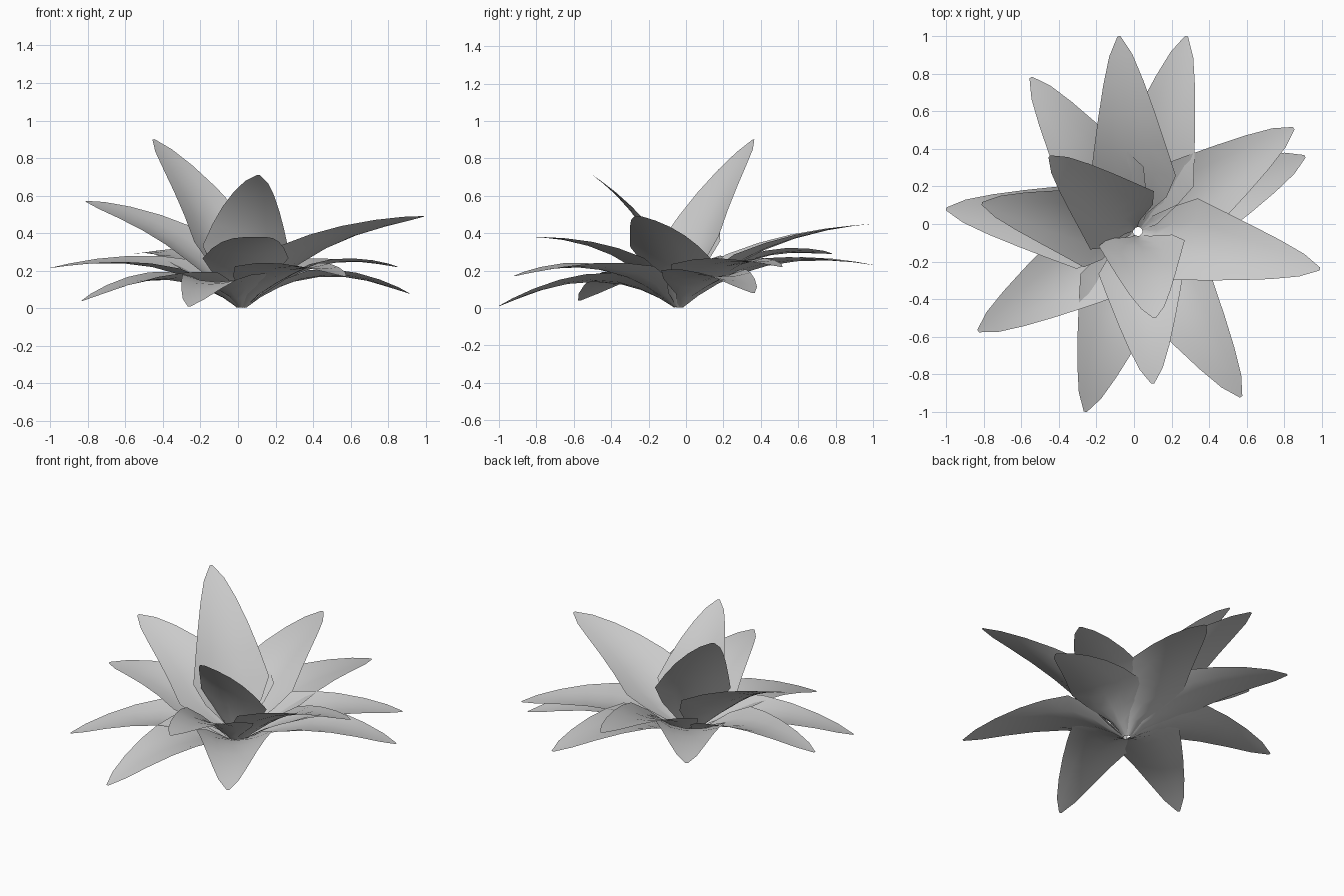
import bpy
import math
from mathutils import Vector, Matrix

cube = bpy.data.objects.get("Cube")
if cube:
    bpy.data.objects.remove(cube, do_unlink=True)

# One flat colour for every leaf
grey = bpy.data.materials.new("leaf_grey")
grey.use_nodes = True
COLOUR = (0.6, 0.6, 0.6, 1.0)
grey.diffuse_color = COLOUR
grey.node_tree.nodes["Principled BSDF"].inputs["Base Color"].default_value = COLOUR

CENTRE = Vector((0.02, -0.04, 0))
# Half-width of the blade along its length (position, half-width)
PROFILE = [(0, 0.015), (0.1, 0.055), (0.22, 0.17), (0.34, 0.23), (0.5, 0.192),
           (0.65, 0.153), (0.8, 0.108), (0.92, 0.062), (1, 0.008)]
ACROSS = (-1, -0.5, 0, 0.5, 1)
CUP = 0.42


def bezier(a, b, c, t):
    return a * (1 - t) ** 2 + b * 2 * t * (1 - t) + c * t * t


def slope(a, b, c, t):
    return ((b - a) * (1 - t) + (c - b) * t).normalized()


def make_leaf(name, x, y, z, roll):
    """Arched blade from the rosette centre to its tip, cupped low and flat at the tip."""
    tip = Vector((x, y, z))
    flat = Vector((x, y, 0)) - CENTRE
    reach = flat.length
    out = flat.normalized()
    level = Vector((-out.y, out.x, 0))
    start = CENTRE + out * 0.025 + Vector((0, 0, 0.003))
    bend = CENTRE + out * (0.42 * reach - 0.1 * z)
    bend.z = 0.27 + 0.28 * z

    verts, faces = [], []
    for t, half in PROFILE:
        mid = bezier(start, bend, tip, t)
        along = slope(start, bend, tip, t)
        side = Matrix.Rotation(math.radians(roll), 3, along) @ level
        lift = along.cross(side) * (CUP * (1 - t) * half)
        for u in ACROSS:
            verts.append(mid + side * (u * half) + lift * (u * u))
    n = len(ACROSS)
    for row in range(len(PROFILE) - 1):
        for col in range(n - 1):
            a = row * n + col
            faces.append((a, a + n, a + n + 1, a + 1))

    mesh = bpy.data.meshes.new(name)
    mesh.from_pydata(verts, [], faces)
    mesh.materials.append(grey)
    # Upper face of the blade points up and inward
    if sum(p.normal.z * p.area for p in mesh.polygons) < 0:
        mesh.flip_normals()
    mesh.shade_smooth()
    obj = bpy.data.objects.new(name, mesh)
    bpy.context.collection.objects.link(obj)


# Leaf tips and sideways roll in degrees, grouped by ring
RINGS = {
    "inner_leaf": [(-0.45, 0.36, 0.9, -8), (0.11, -0.5, 0.71, -8),
                   (-0.81, 0.11, 0.57, -18)],
    "middle_leaf": [(0.99, -0.24, 0.49, -10), (-0.08, 1, 0.45, 0),
                    (0.1, -0.85, 0.38, 0), (-0.55, 0.78, 0.29, -6)],
    "outer_leaf": [(0.28, 1, 0.23, 0), (0.85, 0.51, 0.22, 0),
                   (-1, 0.08, 0.215, -6), (0.57, -0.92, 0.17, 0)],
    "lowest_leaf": [(0.91, 0.36, 0.08, 0), (-0.83, -0.57, 0.04, 0),
                    (-0.26, -1, 0.01, 0)],
}
for ring, leaves in RINGS.items():
    for i, leaf in enumerate(leaves, 1):
        make_leaf(f"{ring}_{i}", *leaf)
